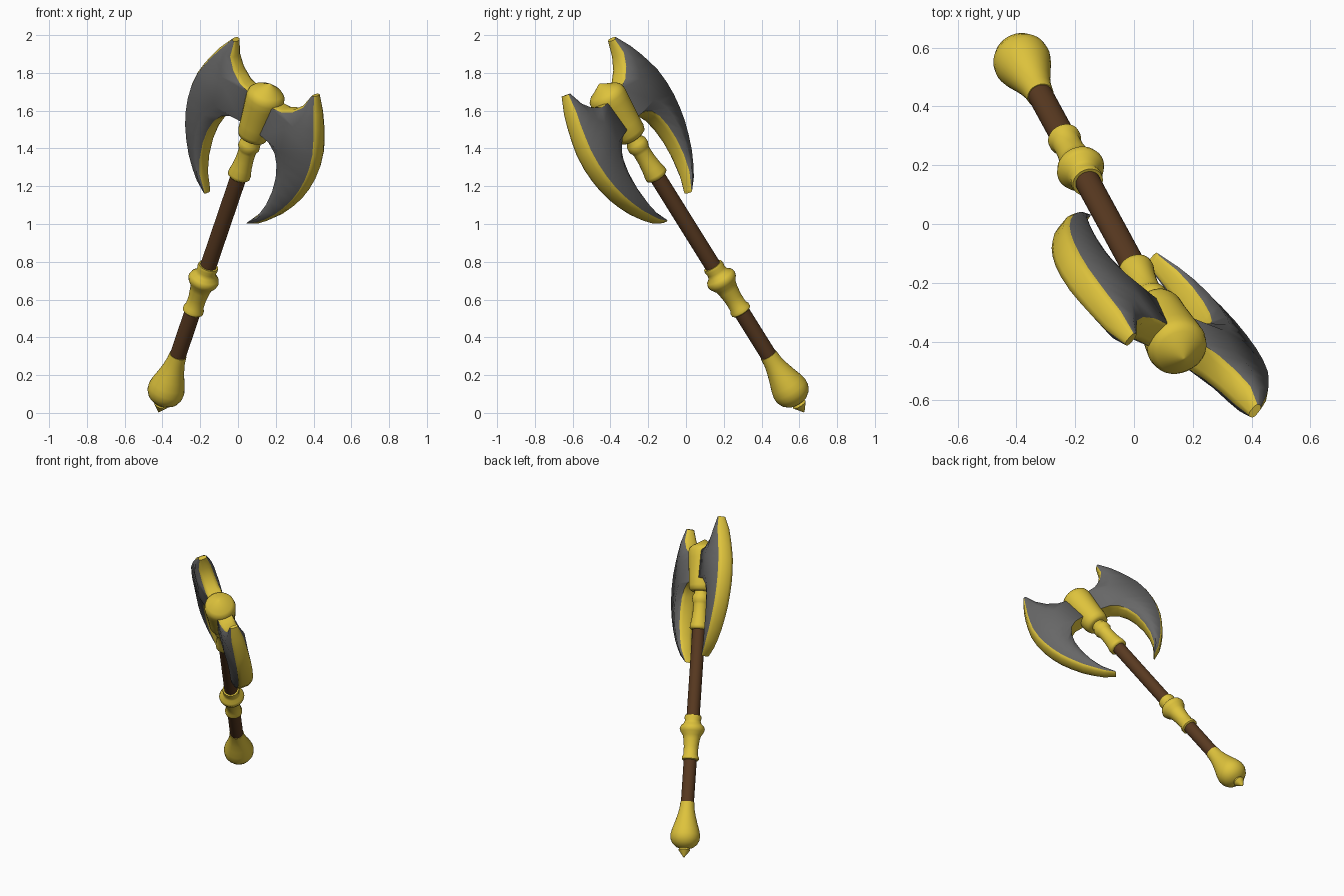
import bpy, bmesh, math
from mathutils import Matrix, Vector

cube = bpy.data.objects.get("Cube")
if cube:
    bpy.data.objects.remove(cube, do_unlink=True)


def material(name, rgb):
    m = bpy.data.materials.new(name)
    m.use_nodes = True
    m.diffuse_color = (*rgb, 1)
    bsdf = next(n for n in m.node_tree.nodes if n.type == 'BSDF_PRINCIPLED')
    bsdf.inputs["Base Color"].default_value = (*rgb, 1)
    bsdf.inputs["Roughness"].default_value = 0.6
    return m


GOLD = material("gold", (0.73, 0.545, 0.045))
STEEL = material("dark_steel", (0.135, 0.135, 0.135))
WOOD = material("brown_wood", (0.1, 0.042, 0.015))

# Leaning frame: local z runs up the shaft, local x points out along one blade
axis = Vector((0.275, -0.505, 0.809)).normalized()
side = Vector((-0.735, 0.417, 0.535))
side = (side - axis * side.dot(axis)).normalized()
normal = axis.cross(side)
POSE = Matrix((side, normal, axis)).transposed().to_4x4()
POSE.translation = (-0.42, 0.625, 0.005)


def finish(name, bm, mats, angle=35):
    bmesh.ops.recalc_face_normals(bm, faces=bm.faces)
    bm.transform(POSE)
    me = bpy.data.meshes.new(name)
    bm.to_mesh(me)
    bm.free()
    for m in mats:
        me.materials.append(m)
    for p in me.polygons:
        p.use_smooth = True
    me.set_sharp_from_angle(angle=math.radians(angle))
    ob = bpy.data.objects.new(name, me)
    bpy.context.collection.objects.link(ob)
    return ob


def bridge(bm, a, b, index=lambda i: 0):
    n = len(a)
    for i in range(n):
        j = (i + 1) % n
        bm.faces.new((a[i], a[j], b[j], b[i])).material_index = index(i)


def lathe(name, profile, mat, sides=32):
    """Turned part from (radius, height) pairs, capped at both ends."""
    bm = bmesh.new()
    rings = []
    for r, z in profile:
        rings.append([bm.verts.new((r * math.cos(2 * math.pi * k / sides),
                                    r * math.sin(2 * math.pi * k / sides), z))
                      for k in range(sides)])
    for a, b in zip(rings, rings[1:]):
        bridge(bm, a, b)
    bm.faces.new(rings[0])
    bm.faces.new(rings[-1])
    return finish(name, bm, [mat], 50)


# Handle and turned fittings
lathe("shaft", [(0.043, 0.3), (0.043, 1.85)], WOOD)
lathe("pommel", [(0.003, 0), (0.039, 0.048), (0.033, 0.06), (0.056, 0.068),
                 (0.082, 0.09), (0.096, 0.12), (0.098, 0.15), (0.09, 0.185),
                 (0.075, 0.23), (0.06, 0.28), (0.05, 0.325), (0.046, 0.37)], GOLD)
lathe("lower_collar", [(0.05, 0.65), (0.056, 0.655), (0.056, 0.672), (0.048, 0.685),
                       (0.048, 0.74), (0.054, 0.79), (0.06, 0.815), (0.077, 0.84),
                       (0.083, 0.86), (0.076, 0.88), (0.058, 0.895), (0.052, 0.915),
                       (0.056, 0.935), (0.053, 0.95)], GOLD)
lathe("upper_collar", [(0.05, 1.525), (0.061, 1.535), (0.061, 1.55), (0.053, 1.59),
                       (0.048, 1.64), (0.047, 1.69), (0.05, 1.705), (0.058, 1.72),
                       (0.056, 1.75), (0.046, 1.765), (0.046, 1.82)], GOLD)
lathe("head_socket", [(0.06, 1.78), (0.077, 1.79), (0.085, 1.815), (0.088, 1.87),
                      (0.094, 1.94), (0.1, 2.0), (0.103, 2.04), (0.098, 2.065),
                      (0.082, 2.083), (0.05, 2.1), (0.004, 2.13)], GOLD)

# Blade stations, top horn to bottom horn: inner point, outer point, half thickness
STATIONS = [
    (0.272, 2.235, 0.298, 2.243, 0.024), (0.243, 2.155, 0.352, 2.155, 0.042),
    (0.195, 2.098, 0.385, 2.08, 0.046), (0.13, 2.058, 0.41, 2.01, 0.049),
    (0.05, 2.045, 0.43, 1.94, 0.051), (0.05, 1.86, 0.439, 1.86, 0.052),
    (0.12, 1.855, 0.435, 1.78, 0.052), (0.175, 1.825, 0.42, 1.7, 0.051),
    (0.21, 1.775, 0.396, 1.625, 0.05), (0.232, 1.705, 0.36, 1.55, 0.048),
    (0.24, 1.62, 0.315, 1.475, 0.045), (0.232, 1.525, 0.262, 1.41, 0.041),
    (0.205, 1.43, 0.218, 1.366, 0.035), (0.158, 1.347, 0.15, 1.325, 0.025),
]


def blade(name, sign):
    bm = bmesh.new()
    rings = []
    for si, ti, so, to, h in STATIONS:
        a, b = Vector((si, 0, ti)), Vector((so, 0, to))
        span = (b - a).length
        lip = (b - a) * min(0.2, 0.018 / span)
        swell = Vector((0, h + min(0.022, span * 0.12), 0))
        mid = a.lerp(b, 0.45)
        thick, up = Vector((0, h, 0)), Vector((0, h * 0.55, 0))
        # Convex section: swollen faces and rounded rims
        section = (b - lip + thick, mid + swell, a + lip + thick,
                   a + lip * 0.25 + up, a + lip * 0.25 - up,
                   a + lip - thick, mid - swell, b - lip - thick,
                   b - lip * 0.25 - up, b - lip * 0.25 + up)
        rings.append([bm.verts.new((sign * p.x, p.y, p.z)) for p in section])
    # Broad faces are steel, every rim is gold
    for a, b in zip(rings, rings[1:]):
        bridge(bm, a, b, lambda i: 1 if i in (0, 1, 5, 6) else 0)
    bm.faces.new(rings[0])
    bm.faces.new(rings[-1])
    return finish(name, bm, [GOLD, STEEL], 55)


blade("blade_upper", 1)
blade("blade_lower", -1)
